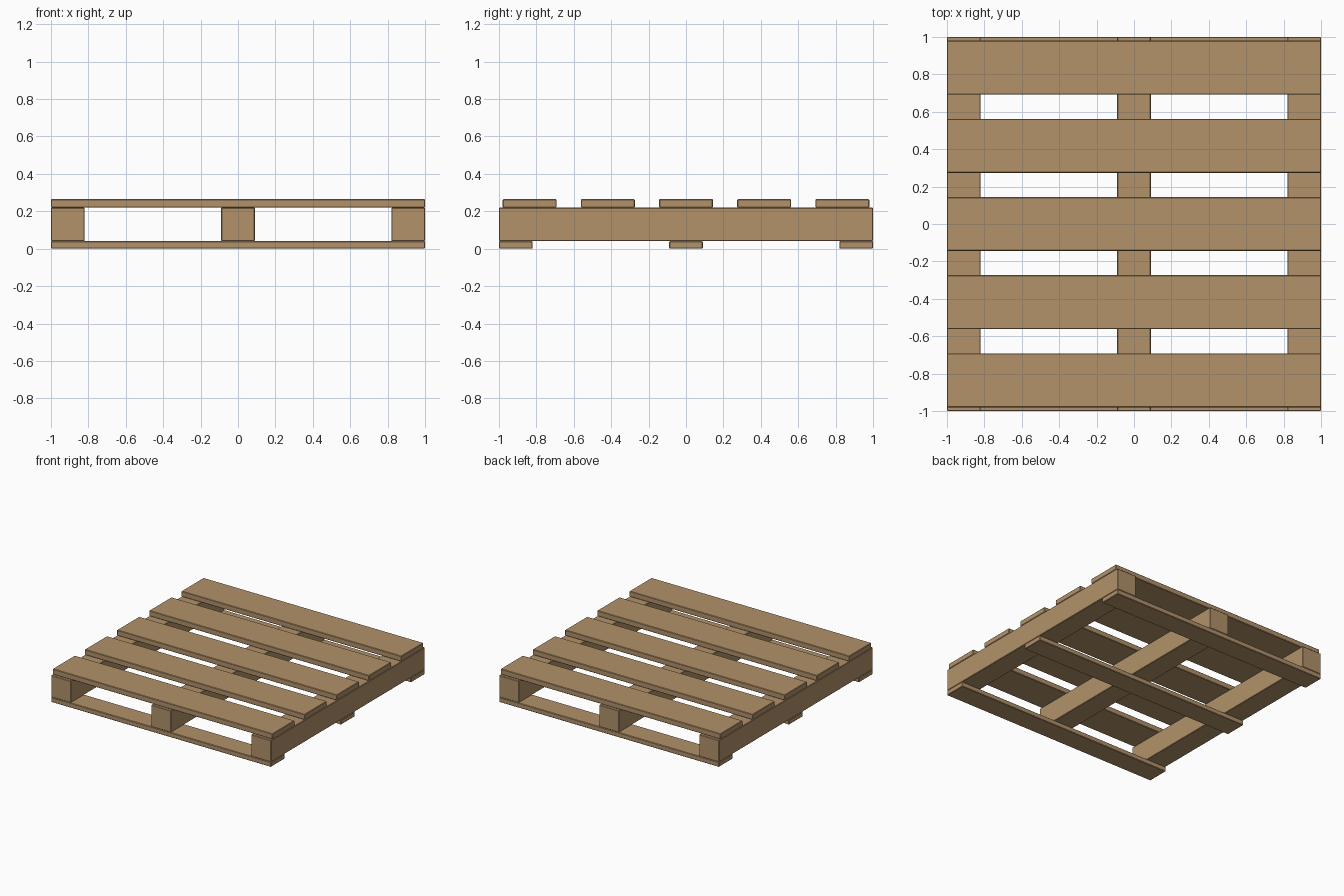
import bpy

if "Cube" in bpy.data.objects:
    bpy.data.objects.remove(bpy.data.objects["Cube"])

wood = bpy.data.materials.new("light_wood")
wood.diffuse_color = (0.445, 0.287, 0.144, 1.0)
wood.use_nodes = True
wood.node_tree.nodes["Principled BSDF"].inputs["Base Color"].default_value = wood.diffuse_color


def plank(name, centre, size):
    """A plank with slightly eased edges."""
    bpy.ops.mesh.primitive_cube_add(size=1, location=centre)
    ob = bpy.context.object
    ob.name = name
    ob.scale = size
    bpy.ops.object.transform_apply(location=False, rotation=False, scale=True)
    ob.data.materials.append(wood)
    bevel = ob.modifiers.new("eased_edges", 'BEVEL')
    bevel.width = 0.004
    bevel.segments = 1
    return ob


# Bottom boards running across, and stringers running front to back
for i, p in enumerate((-0.91, 0.0, 0.91)):
    plank(f"bottom_board_{i + 1}", (0, p, 0.02), (2.0, 0.18, 0.04))
    plank(f"stringer_{i + 1}", (p, 0, 0.13), (0.18, 2.0, 0.18))

# Five deck boards on top
for i in range(5):
    plank(f"deck_board_{i + 1}", (0, (i - 2) * 0.418, 0.2425), (2.0, 0.288, 0.045))
